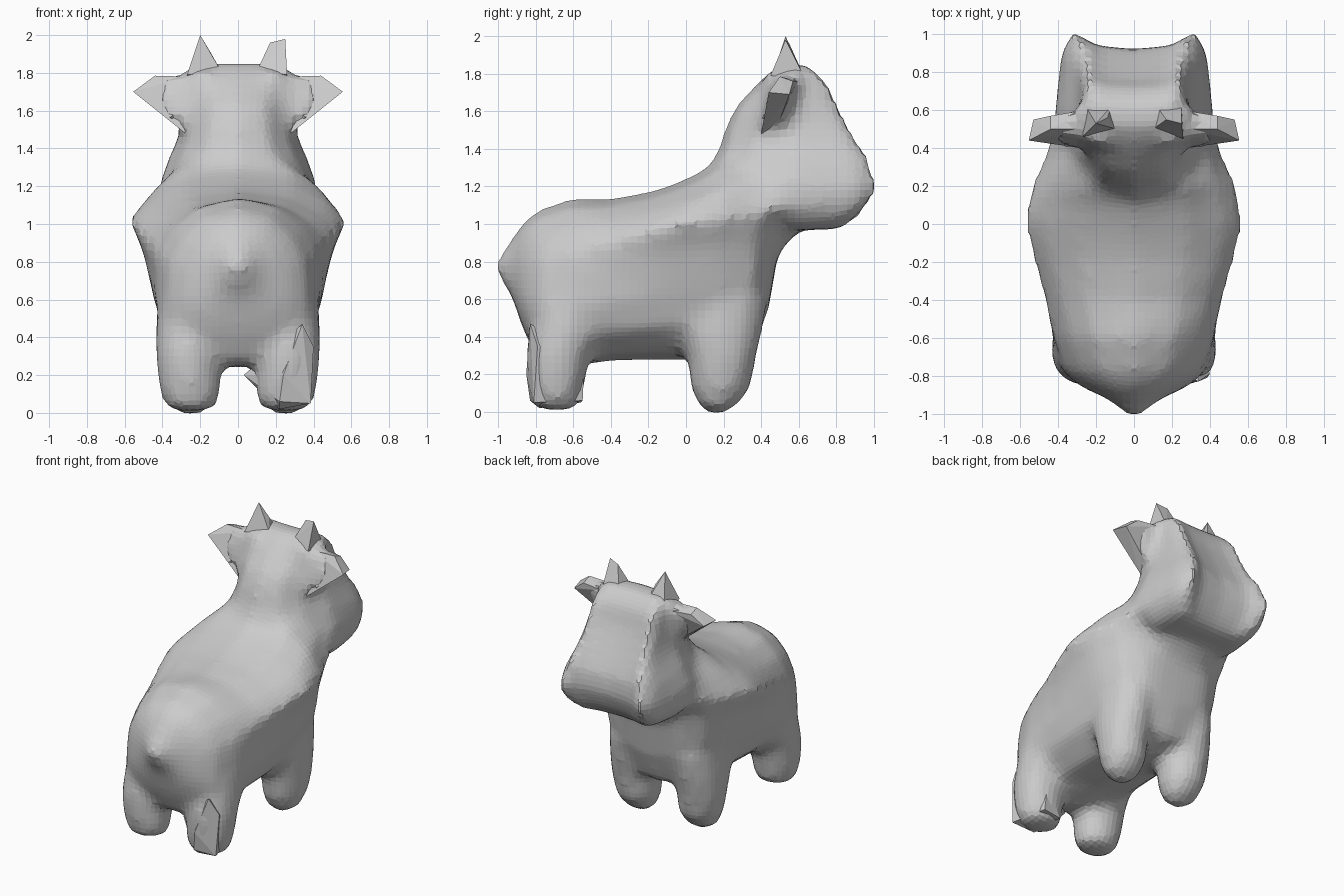
import bpy, bmesh, math


def loft(bm, rings):
    """Skin closed rings of points and cap both ends."""
    rows = [[bm.verts.new(p) for p in r] for r in rings]
    n = len(rows[0])
    for a, b in zip(rows, rows[1:]):
        for i in range(n):
            j = (i + 1) % n
            bm.faces.new((a[i], a[j], b[j], b[i]))
    bm.faces.new(rows[0])
    bm.faces.new(rows[-1])


def mirrored(half):
    """Close a half outline whose first and last points lie on x = 0."""
    return half + [(-x, y, z) for x, y, z in half[-2:0:-1]]


def finish(bm, name):
    bmesh.ops.recalc_face_normals(bm, faces=bm.faces)
    me = bpy.data.meshes.new(name)
    bm.to_mesh(me)
    bm.free()
    ob = bpy.data.objects.new(name, me)
    bpy.context.collection.objects.link(ob)
    return ob


def hull(name, pts, side=1):
    """Faceted solid wrapped around a few points."""
    bm = bmesh.new()
    for x, y, z in pts:
        bm.verts.new((x * side, y, z))
    bmesh.ops.convex_hull(bm, input=bm.verts)
    loose = [v for v in bm.verts if not v.link_faces]
    bmesh.ops.delete(bm, geom=loose, context='VERTS')
    return finish(bm, name)


def torso_ring(y, top, ridge, wr, wl, bot):
    h = ridge - bot
    return mirrored([
        (0, y, top), (.5 * wr, y, ridge + .83 * (top - ridge)),
        (.82 * wr, y, ridge + .45 * (top - ridge)), (wr, y, ridge),
        (wl + .45 * (wr - wl), y, ridge - .2 * h), (wl, y, ridge - .5 * h),
        (.88 * wl, y, bot + .25 * h), (.55 * wl, y, bot + .06 * h), (0, y, bot)])


def head_ring(z, back, front, wide, face):
    d = front - back
    return mirrored([
        (0, back, z), (.5 * wide, back + .06 * d, z),
        (.82 * wide, back + .24 * d, z), (wide, back + .5 * d, z),
        (face + .65 * (wide - face), front - .12 * d, z),
        (face, front, z), (.65 * face, front - .08 * d, z),
        (0, front - .1 * d, z)])


def leg_ring(x, y, z, rx, ry):
    return [(x + rx * math.cos(t), y + ry * math.sin(t), z)
            for t in (2 * math.pi * i / 12 for i in range(12))]


bm = bmesh.new()

# Torso, from rump to throat
loft(bm, [torso_ring(*r) for r in (
    (-1.01, .81, .78, .03, .03, .74), (-.93, .92, .78, .13, .12, .62),
    (-.86, 1.02, .78, .26, .28, .42), (-.78, 1.08, .8, .35, .38, .26),
    (-.6, 1.14, .84, .42, .43, .24), (-.4, 1.135, .9, .47, .44, .27),
    (-.2, 1.17, .96, .53, .45, .275), (-.1, 1.2, .99, .56, .45, .275),
    (0, 1.24, 1.02, .575, .45, .275), (.1, 1.29, 1.03, .57, .45, .275),
    (.2, 1.37, 1.04, .54, .44, .28), (.36, 1.45, 1.05, .47, .39, .33),
    (.44, 1.45, 1.07, .45, .3, .55), (.49, 1.45, 1.09, .44, .25, .84),
    (.62, 1.4, 1.12, .42, .28, .99))])

# Neck and head, from jaw to crown
loft(bm, [head_ring(*r) for r in (
    (.97, .35, .84, .31, .23), (1.03, .25, .92, .38, .29),
    (1.1, .12, .98, .42, .32), (1.2, .04, 1.025, .42, .32),
    (1.32, .13, 1.0, .38, .30), (1.42, .18, .94, .335, .27),
    (1.52, .21, .88, .3, .26), (1.62, .26, .82, .29, .25),
    (1.75, .38, .76, .28, .24), (1.82, .46, .69, .27, .22),
    (1.85, .52, .63, .23, .18))])

# Legs
for s in (1, -1):
    loft(bm, [leg_ring(s * x, y, z, rx, ry) for x, y, z, rx, ry in (
        (.25, .16, -.005, .06, .05), (.25, .17, .04, .12, .11),
        (.255, .185, .13, .155, .165), (.265, .19, .28, .17, .185),
        (.26, .18, .42, .18, .23), (.25, .18, .6, .18, .26))])
    loft(bm, [leg_ring(s * x, y, z, rx, ry) for x, y, z, rx, ry in (
        (.25, -.69, .01, .1, .09), (.25, -.69, .05, .15, .135),
        (.255, -.69, .15, .17, .155), (.265, -.68, .3, .175, .175),
        (.26, -.64, .42, .18, .2), (.25, -.6, .6, .18, .2))])

# Root of each ear, blended into the head
for s in (1, -1):
    loft(bm, [[(s * x, .46 - t, z - u), (s * x, .46 + t, z - u),
               (s * x, .54 + t, z + u), (s * x, .54 - t, z + u)]
              for x, z, t, u in ((.15, 1.62, .13, .2), (.3, 1.65, .07, .14),
                                 (.42, 1.69, .05, .08))])

body = finish(bm, "cow_body")
rm = body.modifiers.new("Remesh", 'REMESH')
rm.mode = 'VOXEL'
rm.voxel_size = .04
sm = body.modifiers.new("Smooth", 'SMOOTH')
sm.factor = .5
sm.iterations = 6

# Ears, leaning forward at the top
for s, n in ((1, "right"), (-1, "left")):
    hull("ear_" + n, [(.555, .44, 1.7), (.53, .55, 1.69), (.44, .5, 1.785),
                      (.44, .57, 1.76), (.26, .5, 1.78), (.26, .6, 1.76),
                      (.36, .42, 1.56), (.28, .4, 1.48), (.28, .48, 1.5)], s)

# Horns
hull("horn_left", [(-.2, .53, 2.0), (-.27, .46, 1.79), (-.09, .5, 1.81),
                   (-.12, .62, 1.8), (-.26, .63, 1.76), (-.14, .56, 1.9)])
hull("horn_right", [(.25, .53, 1.98), (.17, .55, 1.96), (.26, .45, 1.79),
                    (.1, .5, 1.81), (.12, .62, 1.8), (.25, .64, 1.76)])

# Rough fetlock on the right hind leg
hull("hind_fetlock", [(.34, -.83, .47), (.4, -.79, .35), (.385, -.81, .05),
                      (.22, -.83, .06), (.22, -.78, .02), (.03, -.68, .2),
                      (.18, -.56, .05), (.32, -.55, .06), (.24, -.85, .2),
                      (.3, -.54, .28)])
